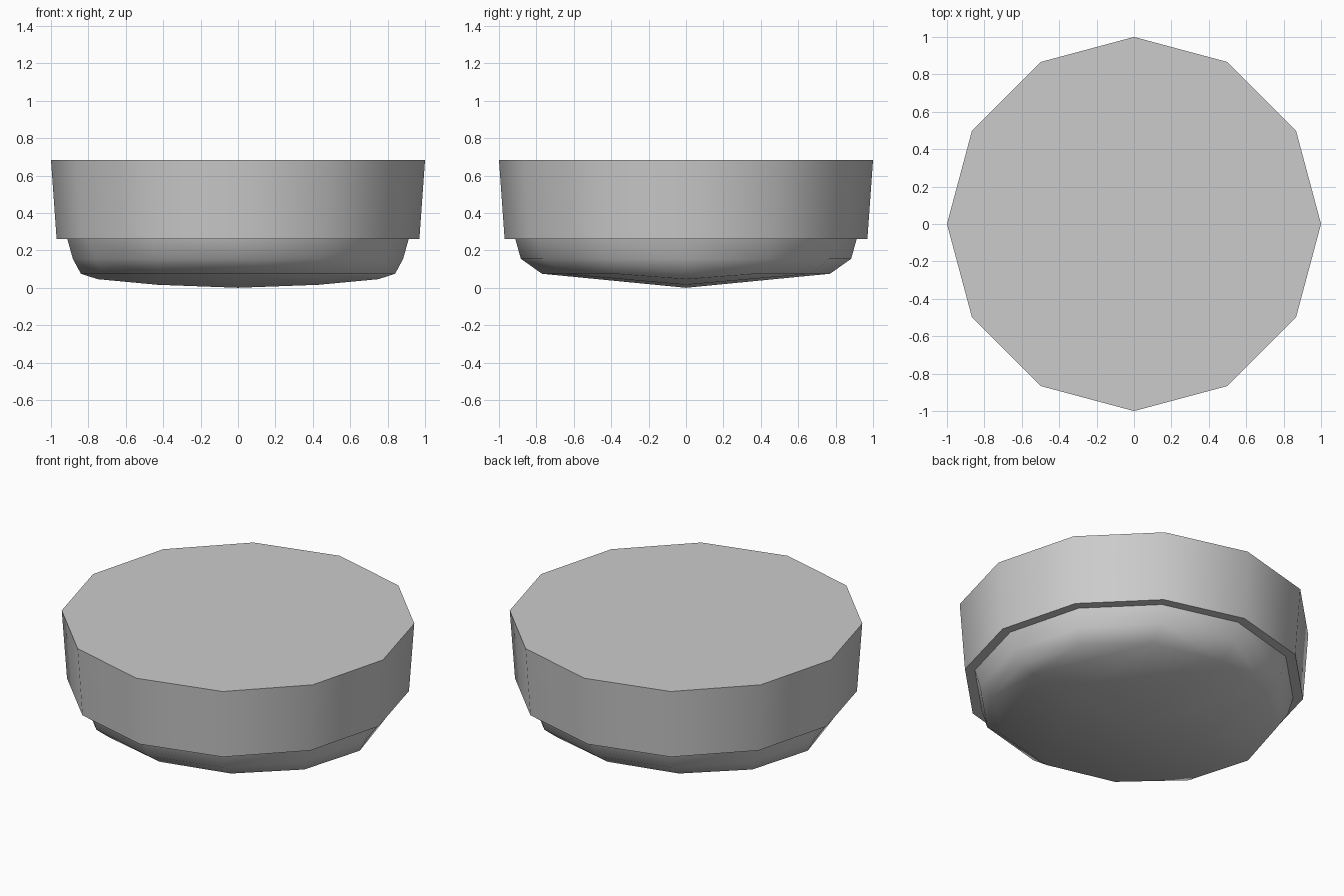
import bpy, bmesh
from math import sin, cos, pi

if "Cube" in bpy.data.objects:
    bpy.data.objects.remove(bpy.data.objects["Cube"])

N = 12


def ring(bm, rx, ry, z):
    return [bm.verts.new((rx * cos(2 * pi * i / N), ry * sin(2 * pi * i / N), z))
            for i in range(N)]


bm = bmesh.new()

# Stepped body: top, lower rim, recessed base, tapered base, oval bottom edge
profile = [(1, 1, .684), (.97, .97, .262), (.913, .913, .262),
           (.883, .883, .155), (.84, .77, .075)]
rings = [ring(bm, *p) for p in profile]
bm.faces.new(rings[0])
for a, b in zip(rings, rings[1:]):
    for i in range(N):
        j = (i + 1) % N
        bm.faces.new((a[i], b[i], b[j], a[j]))

# Shallow keel along x, joined across to both sides of the bottom edge
low = rings[-1]
keel = [bm.verts.new((x, 0, z)) for x, z in
        [(.75, .046), (.43, .016), (0, 0), (-.43, .016), (-.75, .046)]]
spine = [low[0]] + keel + [low[6]]
for side in (1, -1):
    edge = [low[(side * i) % N] for i in range(7)]
    for i in range(6):
        loop = [spine[i], spine[i + 1], edge[i + 1], edge[i]]
        bm.faces.new(list(dict.fromkeys(loop)))

bmesh.ops.recalc_face_normals(bm, faces=bm.faces)
mesh = bpy.data.meshes.new("stepped_lid")
bm.to_mesh(mesh)
bm.free()
obj = bpy.data.objects.new("stepped_lid", mesh)
bpy.context.collection.objects.link(obj)

# Smooth sides, crisp rim and step
bpy.context.view_layer.objects.active = obj
obj.select_set(True)
bpy.ops.object.shade_smooth_by_angle(angle=.8)
